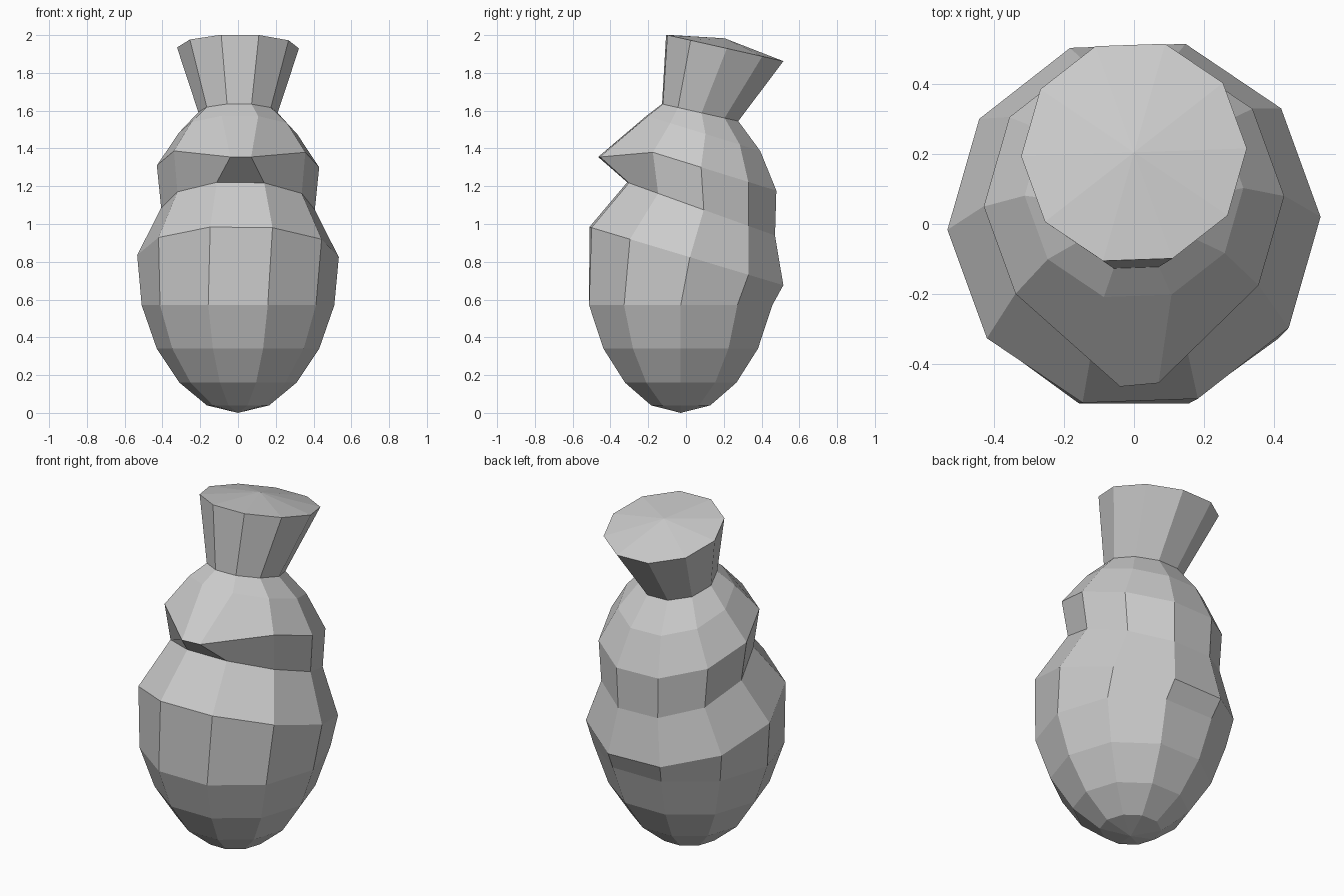
import bpy, bmesh
from math import sin, cos, radians

if "Cube" in bpy.data.objects:
    bpy.data.objects.remove(bpy.data.objects["Cube"])

SIDES = 10


def ring(yc, zc, r, slope=0.0, twist=2.0):
    """Ten-sided ring, sheared so that z changes with y; first two points face the front."""
    pts = []
    for i in range(SIDES):
        a = radians(-108 + 36 * i + twist)
        y = r * sin(a)
        pts.append((r * cos(a), yc + y, zc + slope * y))
    return pts


def loft(name, rings, bottom=None, top=None):
    """Skin a stack of rings, with optional fans to a bottom or top point."""
    bm = bmesh.new()
    rows = [[bm.verts.new(p) for p in r] for r in rings]
    for lo, hi in zip(rows, rows[1:]):
        for i in range(SIDES):
            j = (i + 1) % SIDES
            bm.faces.new((lo[i], lo[j], hi[j], hi[i]))
    if bottom:
        v = bm.verts.new(bottom)
        for i in range(SIDES):
            bm.faces.new((v, rows[0][(i + 1) % SIDES], rows[0][i]))
    if top:
        v = bm.verts.new(top)
        for i in range(SIDES):
            bm.faces.new((v, rows[-1][i], rows[-1][(i + 1) % SIDES]))
    mesh = bpy.data.meshes.new(name)
    bm.to_mesh(mesh)
    bm.free()
    obj = bpy.data.objects.new(name, mesh)
    bpy.context.collection.objects.link(obj)
    return obj


# Rings shared between neighbouring parts
collar = ring(0.08, 1.08, 0.407, -0.36)
neck = ring(0.075, 1.59, 0.21, -0.225)

# Egg-shaped body with a tilted shoulder
loft("body", [
    ring(-0.028, 0.04, 0.165, 0, 0),
    ring(-0.028, 0.16, 0.31, 0, 0),
    ring(-0.028, 0.34, 0.43, 0, 0),
    ring(-0.028, 0.57, 0.51, 0, 0),
    ring(0.002, 0.83, 0.534, -0.3),
    collar,
], bottom=(0, -0.028, 0))

# Head, with the two front points pulled out into a beak
brow = ring(0.065, 1.305, 0.43, -0.31)
brow[0] = (-0.04, -0.465, 1.355)
brow[1] = (0.07, -0.455, 1.355)
crown = ring(0.092, 1.48, 0.313, -0.31)
loft("head", [collar, brow, crown, neck])

# Flared crest with a slightly domed lid
loft("crest", [neck, ring(0.205, 1.932, 0.323, -0.225)], top=(0, 0.205, 1.983))
